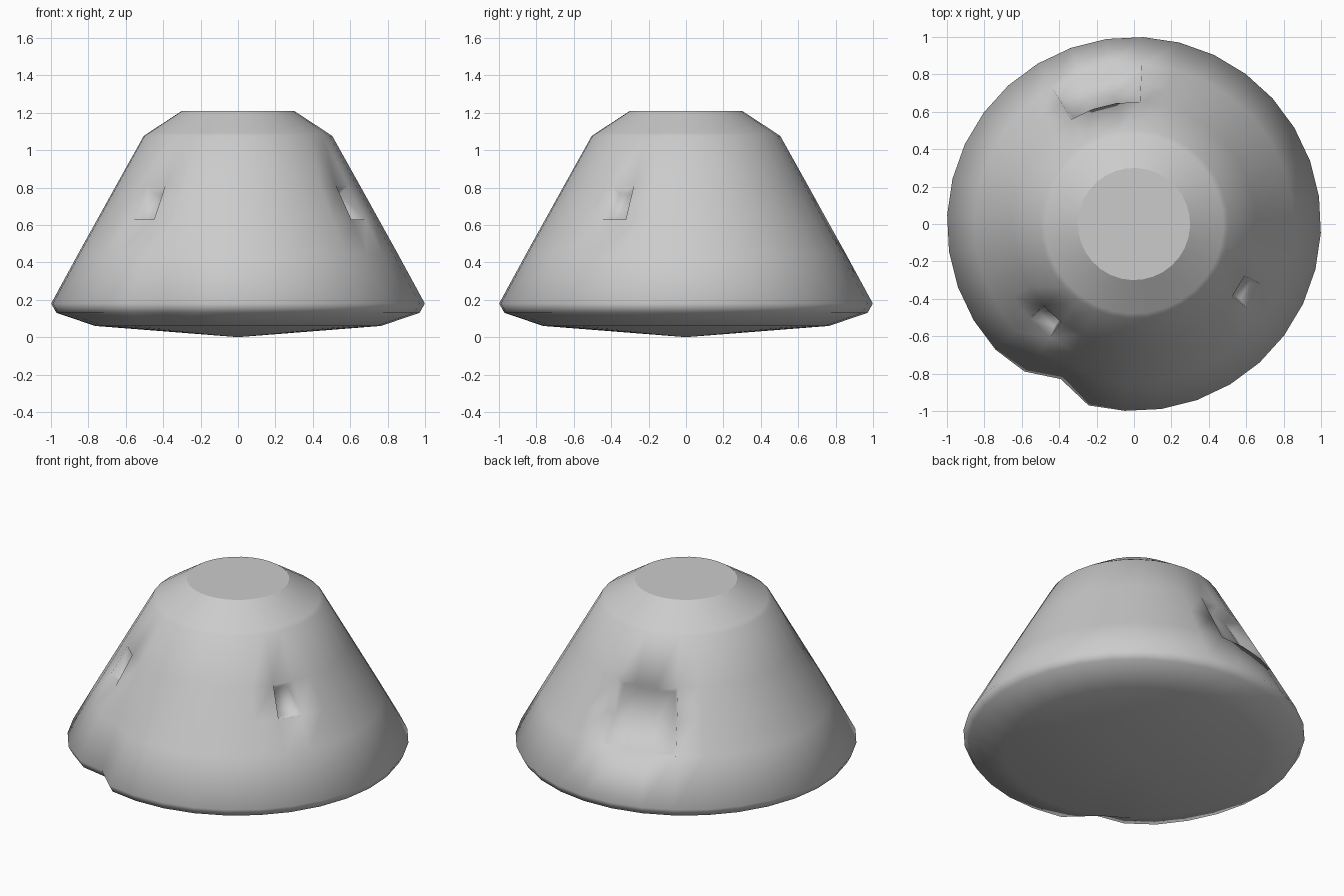
import bpy, bmesh, math

if "Cube" in bpy.data.objects:
    bpy.data.objects.remove(bpy.data.objects["Cube"])

SIDES = 32
OFFSET = math.radians(-2.8)
# half profile (radius, height), bottom to top
PROFILE = [(0.765, 0.06), (0.972, 0.13), (1.0, 0.18), (0.853, 0.45), (0.753, 0.63),
           (0.653, 0.81), (0.505, 1.075), (0.48, 1.092), (0.30, 1.21)]
# inward shifts of the damaged rim: (ring, side) -> distance
RIM_DENT = {(1, 22): 0.085, (2, 22): 0.083, (3, 22): 0.035,
            (1, 21): 0.02, (2, 21): 0.018}

bm = bmesh.new()

# rings of the lathed hull
rings = []
for j, (r, z) in enumerate(PROFILE):
    ring = []
    for i in range(SIDES):
        a = OFFSET + math.tau * i / SIDES
        rr = r - RIM_DENT.get((j, i), 0)
        ring.append(bm.verts.new((rr * math.cos(a), rr * math.sin(a), z)))
    rings.append(ring)

# side walls
wall = {}
for j in range(len(rings) - 1):
    for i in range(SIDES):
        k = (i + 1) % SIDES
        wall[j, i] = bm.faces.new((rings[j][i], rings[j][k], rings[j + 1][k], rings[j + 1][i]))

# flat top and shallow conical heat shield
bm.faces.new(rings[-1])
tip = bm.verts.new((0, 0, 0))
for i in range(SIDES):
    bm.faces.new((tip, rings[0][(i + 1) % SIDES], rings[0][i]))
bm.normal_update()

# soft shading with creases round the nose
for f in bm.faces:
    f.smooth = True
for ring in (rings[-1], rings[-2]):
    for i in range(SIDES):
        bm.edges.get((ring[i], ring[(i + 1) % SIDES])).smooth = False


def recess(faces, border, depth):
    bmesh.ops.inset_region(bm, faces=faces, thickness=border, depth=-depth,
                           use_even_offset=True, use_boundary=True)


# hatch at the back and two small windows at the front
recess([wall[j, i] for j in (3, 4) for i in (8, 9, 10)], 0.025, 0.06)
recess([wall[4, 29]], 0.02, 0.055)
recess([wall[4, 20]], 0.02, 0.055)

mesh = bpy.data.meshes.new("capsule_hull")
bm.to_mesh(mesh)
bm.free()
hull = bpy.data.objects.new("capsule_hull", mesh)
bpy.context.collection.objects.link(hull)
